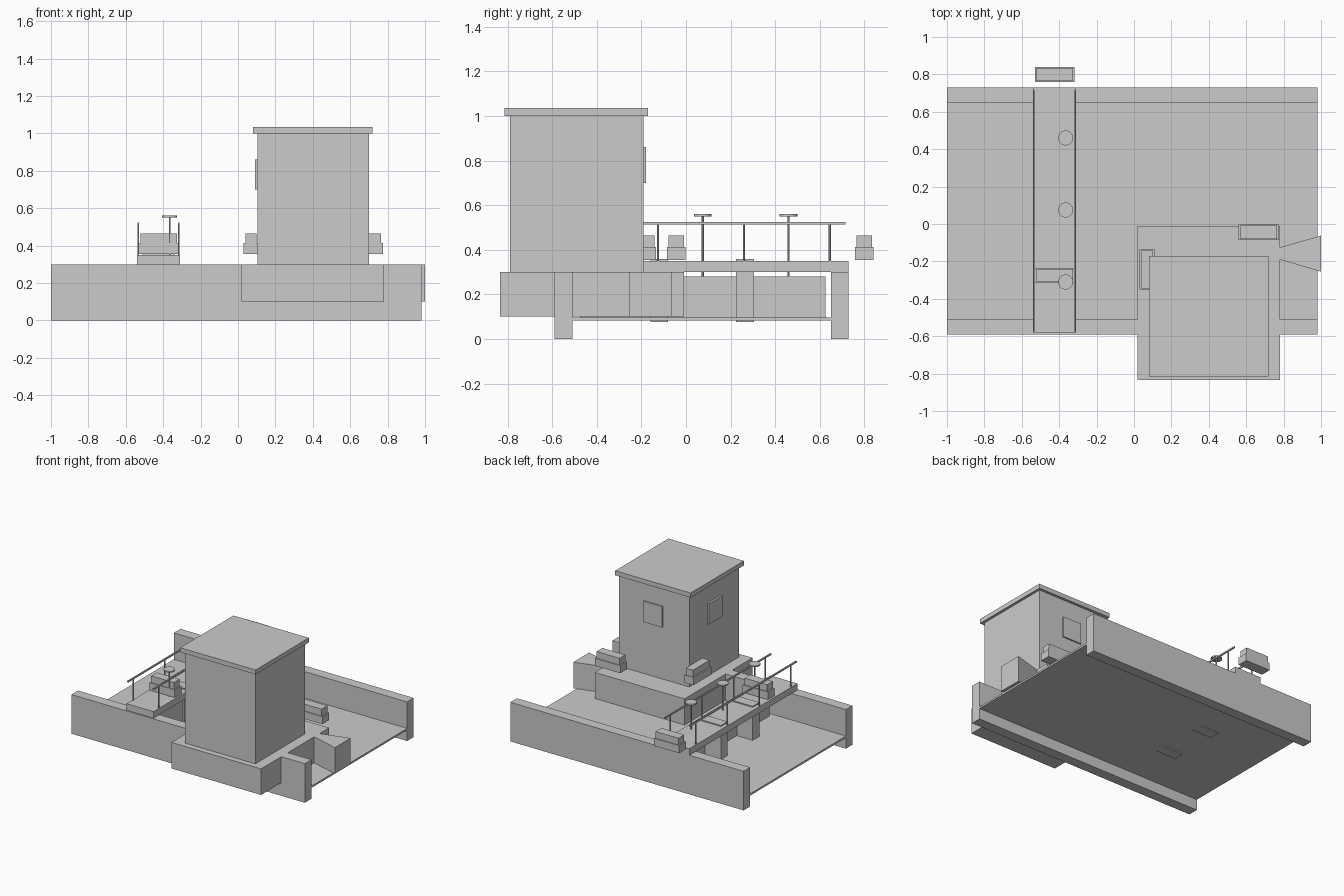
import bpy
import bmesh
from mathutils import Matrix, Vector

old = bpy.data.objects.get("Cube")
if old:
    bpy.data.objects.remove(old, do_unlink=True)

GREY = (0.6, 0.6, 0.6, 1)
concrete = bpy.data.materials.new("concrete grey")
concrete.use_nodes = True
concrete.diffuse_color = GREY
concrete.node_tree.nodes["Principled BSDF"].inputs["Base Color"].default_value = GREY


def finish(name, bm):
    bmesh.ops.recalc_face_normals(bm, faces=bm.faces)
    mesh = bpy.data.meshes.new(name)
    bm.to_mesh(mesh)
    bm.free()
    mesh.materials.append(concrete)
    obj = bpy.data.objects.new(name, mesh)
    bpy.context.collection.objects.link(obj)
    return obj


def add_box(bm, x, y, z):
    """Add a box given (min, max) pairs."""
    lo, hi = Vector((x[0], y[0], z[0])), Vector((x[1], y[1], z[1]))
    matrix = Matrix.Translation((lo + hi) / 2) @ Matrix.Diagonal((hi - lo).to_4d())
    bmesh.ops.create_cube(bm, size=1, matrix=matrix)


def box(name, x, y, z):
    bm = bmesh.new()
    add_box(bm, x, y, z)
    return finish(name, bm)


def add_rod(bm, x, y, z, radius, sides):
    """Add an upright cylinder spanning the z pair."""
    bmesh.ops.create_cone(bm, cap_ends=True, segments=sides, radius1=radius,
                          radius2=radius, depth=z[1] - z[0],
                          matrix=Matrix.Translation((x, y, (z[0] + z[1]) / 2)))


# Channel: floor slab between two long walls
LENGTH = (-1, 0.98)
box("channel_floor", LENGTH, (-0.51, 0.65), (0.083, 0.097))
box("front_wall", LENGTH, (-0.59, -0.51), (0, 0.3))
box("back_wall", LENGTH, (0.65, 0.73), (0, 0.3))

# Control house on its base
box("house_base", (0.02, 0.78), (-0.835, -0.01), (0.1, 0.3))
box("house_walls", (0.105, 0.7), (-0.79, -0.19), (0.3, 1))
box("house_roof", (0.08, 0.72), (-0.815, -0.17), (1, 1.035))
box("back_window", (0.33, 0.49), (-0.19, -0.18), (0.7, 0.86))
box("right_window", (0.09, 0.105), (-0.57, -0.41), (0.7, 0.86))
box("wall_conduit", (0.175, 0.187), (-0.198, -0.19), (0.905, 1))

# Flared outlet beside the house base
bm = bmesh.new()
outline = [(0.78, -0.19), (1, -0.255), (1, -0.062), (0.78, -0.125)]
face = bm.faces.new([bm.verts.new((x, y, 0.1)) for x, y in outline])
top = bmesh.ops.extrude_face_region(bm, geom=[face])["geom"]
bmesh.ops.translate(bm, vec=(0, 0, 0.2),
                    verts=[v for v in top if isinstance(v, bmesh.types.BMVert)])
finish("flared_outlet", bm)

# Footbridge deck and its two piers
box("bridge_deck", (-0.54, -0.31), (-0.58, 0.73), (0.3, 0.35))
for i, y in enumerate((-0.12, 0.265)):
    box(f"bridge_pier_{i + 1}", (-0.51, -0.34), (y - 0.04, y + 0.04), (0.075, 0.358))

# Railings along both deck edges
for side, x in (("left", -0.317), ("right", -0.533)):
    bm = bmesh.new()
    add_box(bm, (x - 0.005, x + 0.005), (-0.575, 0.715), (0.513, 0.524))
    for i in range(4):
        add_rod(bm, x, -0.51 + i * 0.385, (0.35, 0.515), 0.005, 8)
    finish(f"{side}_railing", bm)

# Sluice gates, each with a stem and handwheel
for i in range(3):
    y = -0.31 + i * 0.385
    box(f"sluice_gate_{i + 1}", (-0.375, -0.355), (y - 0.165, y + 0.165), (0.097, 0.28))
    bm = bmesh.new()
    add_rod(bm, -0.365, y, (0.28, 0.55), 0.005, 8)
    add_rod(bm, -0.365, y, (0.55, 0.56), 0.04, 24)
    finish(f"gate_handwheel_{i + 1}", bm)

# Stepped equipment boxes
boxes = [((-0.53, -0.317), (0.758, 0.84)), ((0.56, 0.775), (-0.085, -0.003)),
         ((0.03, 0.11), (-0.35, -0.135)), ((-0.53, -0.317), (-0.315, -0.235))]
for i, (x, y) in enumerate(boxes):
    bm = bmesh.new()
    add_box(bm, x, y, (0.355, 0.413))
    add_box(bm, (x[0] + 0.01, x[1] - 0.01), (y[0] + 0.006, y[1] - 0.006), (0.413, 0.465))
    finish(f"equipment_box_{i + 1}", bm)
